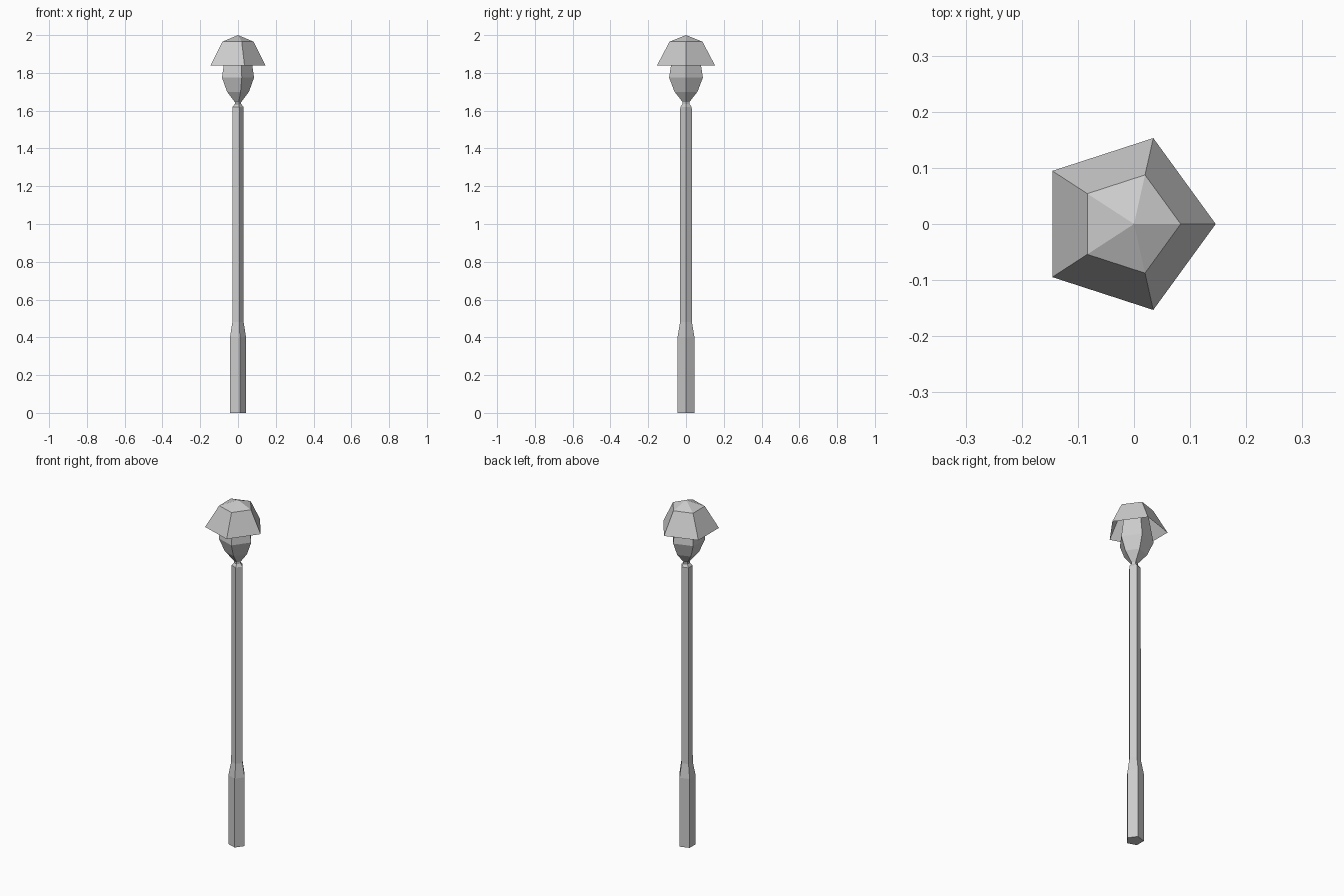
import bpy
import bmesh
from math import cos, sin, tau

if "Cube" in bpy.data.objects:
    bpy.data.objects.remove(bpy.data.objects["Cube"])

SIDES = 5
SHIFT = (1 - cos(tau * 2 / SIDES) * -1) / 2  # keeps each pentagon centred by its width


def ring(bm, radius, z):
    return [bm.verts.new((radius * (cos(tau * i / SIDES) - SHIFT),
                          radius * sin(tau * i / SIDES), z)) for i in range(SIDES)]


def stacked(name, profile, bottom=True, top=True, apex=None):
    """Five-sided body through (radius, z) rings, optionally ending in a point."""
    bm = bmesh.new()
    rings = [ring(bm, r, z) for r, z in profile]
    for a, b in zip(rings, rings[1:]):
        for i in range(SIDES):
            j = (i + 1) % SIDES
            bm.faces.new((a[i], a[j], b[j], b[i]))
    if bottom:
        bm.faces.new(rings[0][::-1])
    if apex is not None:
        tip = bm.verts.new((0, 0, apex))
        for i in range(SIDES):
            bm.faces.new((rings[-1][i], rings[-1][(i + 1) % SIDES], tip))
    elif top:
        bm.faces.new(rings[-1])
    mesh = bpy.data.meshes.new(name)
    bm.to_mesh(mesh)
    bm.free()
    obj = bpy.data.objects.new(name, mesh)
    bpy.context.collection.objects.link(obj)
    return obj


# Post with thicker foot and a small neck
stacked("lamp_post", [(0.047, 0), (0.047, 0.40), (0.033, 0.48),
                      (0.032, 1.62), (0.019, 1.635), (0.019, 1.65)])

# Lantern bulb, running up under the shade
stacked("lantern_glass", [(0.018, 1.645), (0.064, 1.70), (0.094, 1.775),
                          (0.082, 1.85), (0.065, 1.955)])

# Open-bottomed shade with a shallow pointed cap
stacked("lamp_shade", [(0.161, 1.84), (0.092, 1.965)], bottom=False, apex=2.0)
